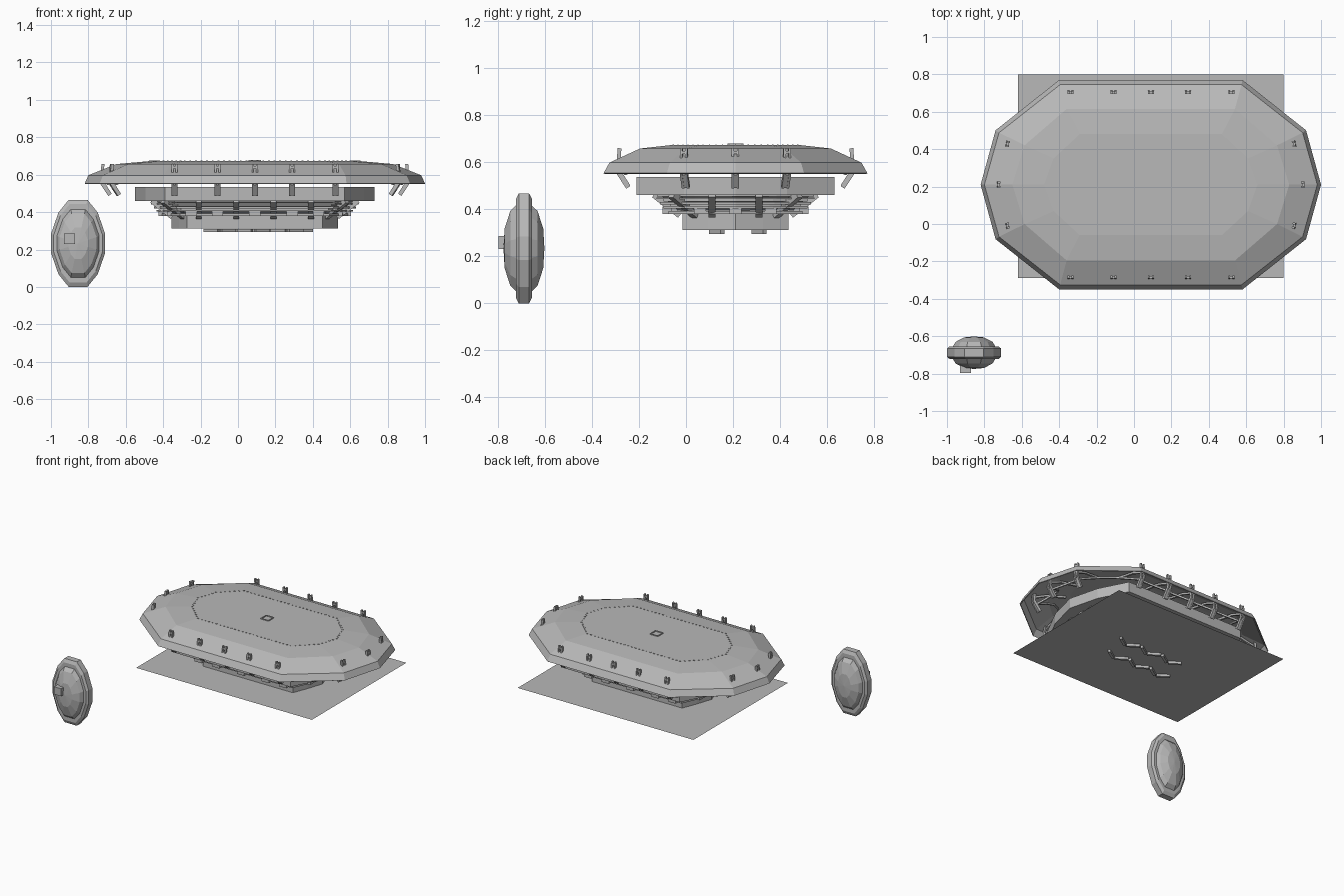
import bpy, bmesh, math
from mathutils import Vector, Matrix

cube = bpy.data.objects.get("Cube")
if cube:
    bpy.data.objects.remove(cube)

CX, CY = 0.09, 0.21          # middle of the arena
GROUND = 0.312


def material(name, value):
    m = bpy.data.materials.new(name)
    m.use_nodes = True
    m.diffuse_color = (value, value, value, 1)
    m.node_tree.nodes["Principled BSDF"].inputs["Base Color"].default_value = (value, value, value, 1)
    return m


GREY = material("plain grey", 0.48)


def finish(name, bm, loc=(CX, CY, 0)):
    bmesh.ops.recalc_face_normals(bm, faces=bm.faces)
    me = bpy.data.meshes.new(name)
    bm.to_mesh(me)
    bm.free()
    me.materials.append(GREY)
    ob = bpy.data.objects.new(name, me)
    ob.location = loc
    bpy.context.collection.objects.link(ob)
    return ob


def outline(hx, hy, fx):
    """Ten-sided arena outline: two long flats and pointed ends."""
    half = [(hx, 0), (hx * 0.912, hy * 0.52), (fx, hy), (-fx, hy), (-hx * 0.912, hy * 0.52)]
    return half + [(-x, -y) for x, y in half]


def loft(bm, rings, cap=False, close=False):
    """Skin a list of (outline points, z) rings."""
    loops = [[bm.verts.new((x, y, z)) for x, y in pts] for pts, z in rings]
    pairs = list(zip(loops, loops[1:]))
    if close:
        pairs.append((loops[-1], loops[0]))
    for a, b in pairs:
        n = len(a)
        for i in range(n):
            j = (i + 1) % n
            bm.faces.new((a[i], a[j], b[j], b[i]))
    if cap:
        bm.faces.new(loops[-1])
    return loops


def bar(bm, p, q, w, t):
    """Box beam from p to q."""
    p, q = Vector(p), Vector(q)
    d = q - p
    rot = d.to_track_quat('Z', 'Y').to_matrix().to_4x4()
    m = Matrix.Translation((p + q) / 2) @ rot @ Matrix.Diagonal((w, t, d.length, 1))
    bmesh.ops.create_cube(bm, size=1, matrix=m)


def tier(d):
    return outline(0.64 - d, 0.42 - d, 0.48 - 0.6 * d)


# Ground sheet
bm = bmesh.new()
bmesh.ops.create_grid(bm, x_segments=1, y_segments=1, size=0.5,
                      matrix=Matrix.Diagonal((1.42, 1.09, 1, 1)))
finish("ground_sheet", bm, (0.09, 0.255, GROUND))

# Roof shell
bm = bmesh.new()
loft(bm, [(outline(0.91, 0.56, 0.49), 0.552),
          (outline(0.89, 0.535, 0.485), 0.597),
          (outline(0.74, 0.405, 0.45), 0.657),
          (outline(0.57, 0.27, 0.38), 0.672)], cap=True)
roof = finish("roof", bm)
sol = roof.modifiers.new("thickness", 'SOLIDIFY')
sol.thickness = 0.006
sol.offset = -1

# Stands: hollow walls, each tier wider than the one below
for name, outer, inner, low, high in [
        ("lower_wall", 0.195, 0.23, GROUND, 0.382),
        ("middle_ledge", 0.135, 0.2, 0.378, 0.392),
        ("lower_rail", 0.115, 0.15, 0.402, 0.412),
        ("middle_rail", 0.1, 0.13, 0.42, 0.43),
        ("upper_rail", 0.085, 0.11, 0.442, 0.45),
        ("upper_wall", 0.0, 0.03, 0.46, 0.535)]:
    bm = bmesh.new()
    loft(bm, [(tier(outer), low), (tier(outer), high),
              (tier(inner), high), (tier(inner), low)], close=True)
    finish(name, bm)

# Sloped backing and stepped seats inside the bowl
bm = bmesh.new()
loft(bm, [(tier(0.19), 0.38), (tier(0.1), 0.462), (tier(0.0), 0.462)])
finish("stand_underside", bm)
bm = bmesh.new()
steps = []
for i in range(9):
    d = 0.26 - i * 0.029
    z = GROUND + 0.01 + i * 0.022
    steps += [(tier(d), z), (tier(d), z + 0.022)]
loft(bm, steps)
finish("seat_steps", bm)

# Pillars and ledge blocks around the stands
pillars, blocks = bmesh.new(), bmesh.new()
for s in (-1, 1):
    for x in (-0.3, -0.1, 0.1, 0.3):
        bar(pillars, (x, s * 0.235, 0.375), (x, s * 0.345, 0.462), 0.03, 0.03)
    for x in (-0.34, -0.2, 0, 0.2, 0.34):
        bar(blocks, (x, s * 0.29, 0.378), (x, s * 0.29, 0.41), 0.06, 0.04)
    for y in (-0.1, 0.1):
        bar(pillars, (s * 0.44, y, 0.375), (s * 0.55, y, 0.462), 0.03, 0.03)
        for sx in (-1, 1):
            bar(pillars, (sx * 0.38, s * 0.17, 0.375), (sx * 0.49, s * 0.27, 0.462), 0.03, 0.03)
    for y in (-0.15, 0, 0.15):
        bar(blocks, (s * (0.495 - abs(y) * 0.3), y, 0.378), (s * (0.495 - abs(y) * 0.3), y, 0.41), 0.04, 0.05)
finish("stand_pillars", pillars)
finish("ledge_blocks", blocks)

# Roof struts: paired legs bent through the roof edge, tied by a crossbar
sites = []
for x in (-0.43, -0.2, 0, 0.2, 0.43):
    sites.append((Vector((x, -0.5, 0)), Vector((0, -1, 0))))
for y in (-0.22, 0, 0.22):
    sites.append((Vector((0.82 - abs(y) * 0.22, y, 0)), Vector((1, y, 0)).normalized()))
for x in (0.43, 0.2, 0, -0.2, -0.43):
    sites.append((Vector((x, 0.5, 0)), Vector((0, 1, 0))))
for y in (0.22, 0, -0.22):
    sites.append((Vector((-0.82 + abs(y) * 0.22, y, 0)), Vector((-1, y, 0)).normalized()))
bm = bmesh.new()
for base, out in sites:
    side = Vector((-out.y, out.x, 0))

    def at(along, across, z):
        return base + out * along + side * across + Vector((0, 0, z))
    for a in (-0.011, 0.011):
        bar(bm, at(-0.045, a, 0.492), at(0, a, 0.56), 0.01, 0.02)
        bar(bm, at(0, a, 0.555), at(-0.008, a, 0.658), 0.01, 0.016)
    bar(bm, at(-0.005, -0.015, 0.64), at(-0.005, 0.015, 0.64), 0.012, 0.012)
    bar(bm, at(-0.045, 0, 0.495), at(-0.01, 0, 0.55), 0.02, 0.02)
    # inner rib following the roof underside
    bar(bm, at(0, 0, 0.59), at(-0.1, 0, 0.63), 0.014, 0.014)
    bar(bm, at(-0.1, 0, 0.63), at(-0.24, 0, 0.655), 0.014, 0.014)
finish("roof_struts", bm)

# Arched ties under the roof between neighbouring struts
bm = bmesh.new()
for i, (base, out) in enumerate(sites):
    nxt, nout = sites[(i + 1) % len(sites)]
    a, b = base - out * 0.03, nxt - nout * 0.03
    mid_in = (out + nout).normalized() * 0.1
    pts = []
    for k in range(7):
        t = k / 6
        h = math.sin(math.pi * t)
        pts.append(a.lerp(b, t) - mid_in * h + Vector((0, 0, 0.55 + 0.07 * h)))
    for p, q in zip(pts, pts[1:]):
        bar(bm, p, q, 0.012, 0.012)
finish("roof_arches", bm)

# Studs tracing the roof opening, with a small square frame in the middle
bm = bmesh.new()
ring = [Vector((x, y, 0.67)) for x, y in outline(0.56, 0.265, 0.375)]
for p, q in zip(ring, ring[1:] + ring[:1]):
    n = max(2, round((q - p).length / 0.03))
    for k in range(n):
        c = p.lerp(q, k / n)
        bar(bm, c, c + Vector((0, 0, 0.005)), 0.01, 0.006)
finish("roof_studs", bm)
bm = bmesh.new()
for s in (-1, 1):
    bar(bm, (-0.03, s * 0.03, 0.674), (0.03, s * 0.03, 0.674), 0.007, 0.007)
    bar(bm, (s * 0.03, -0.03, 0.674), (s * 0.03, 0.03, 0.674), 0.007, 0.007)
finish("roof_centre_frame", bm)

# Short bars hanging below the ground sheet, in two staggered rows
bm = bmesh.new()
for row, y in enumerate((-0.08, 0.1)):
    for i in range(6):
        x = -0.27 + i * 0.09 + row * 0.05
        dy = 0.025 * (-1) ** i
        bar(bm, (x, y + dy, 0.302), (x + 0.075, y - dy, 0.302), 0.018, 0.018)
finish("underside_bars", bm)

# Airship: faceted oval lens standing upright, thin along y
bm = bmesh.new()


def oval(k):
    half = [(0.145, 0.05), (0.105, 0.165), (0.05, 0.233)]
    quad = half + [(-x, z) for x, z in reversed(half)]
    return [(x * k, z * k) for x, z in quad + [(-x, -z) for x, z in quad]]


profile = [(0.36, -0.082), (0.68, -0.058), (0.78, -0.034), (0.9, -0.034), (1, -0.022)]
profile += [(k, -y) for k, y in reversed(profile)]
loops = loft(bm, [(oval(k), y) for k, y in profile], cap=True)
bm.faces.new(loops[0])
# low peak on each side
for f in [f for f in bm.faces if len(f.verts) > 4]:
    peak = f.calc_center_median() * 1.06
    bmesh.ops.translate(bm, verts=bmesh.ops.poke(bm, faces=[f])["verts"],
                        vec=peak / 1.06 * 0.06)
bmesh.ops.rotate(bm, verts=bm.verts, cent=(0, 0, 0), matrix=Matrix.Rotation(math.pi / 2, 3, 'X'))
finish("airship_body", bm, (-0.855, -0.688, 0.233))

# Airship cabin
bm = bmesh.new()
bar(bm, (0, -0.797, 0.258), (0, -0.75, 0.258), 0.058, 0.055)
finish("airship_cabin", bm, (-0.9, 0, 0))
